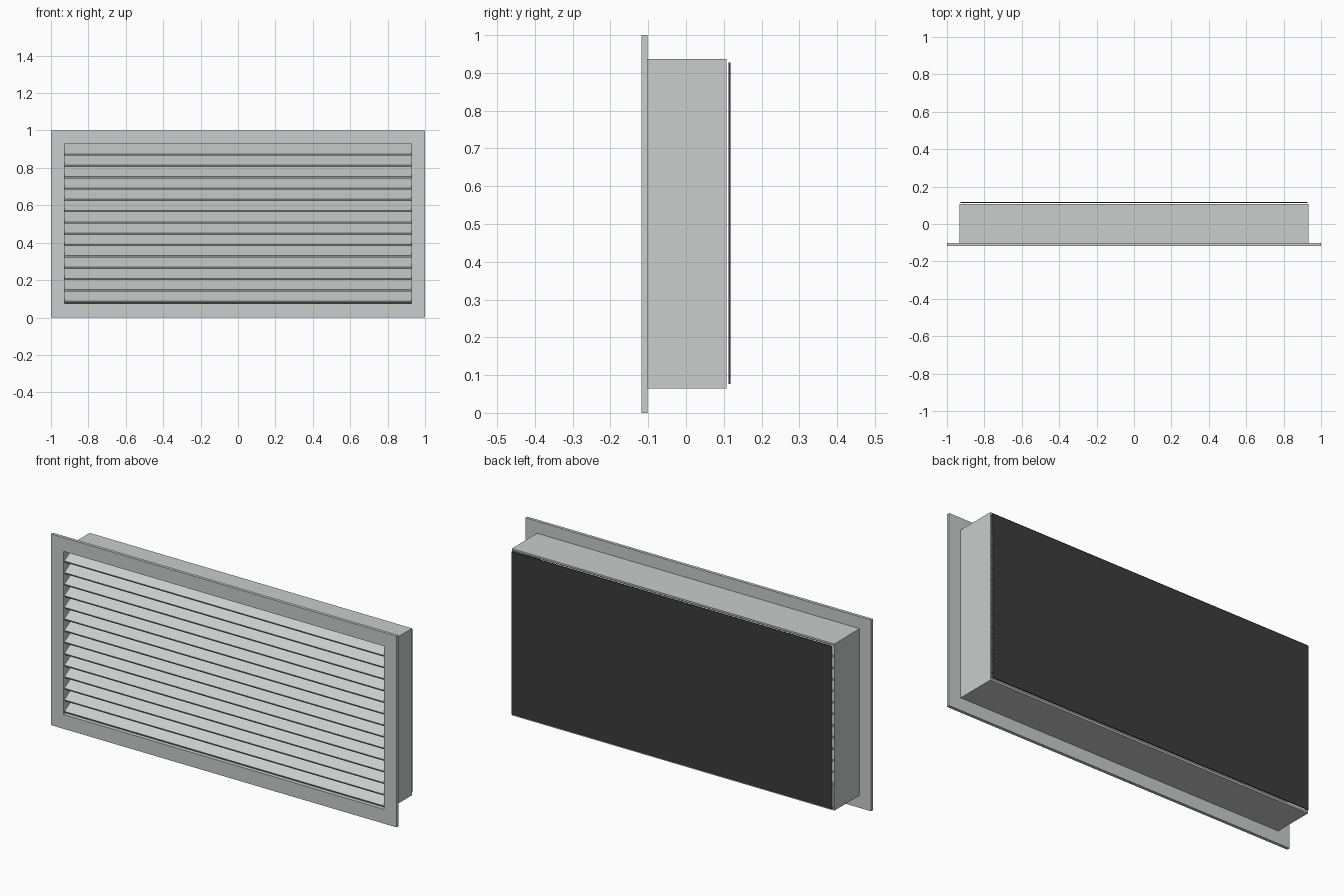
import bpy
import math

if "Cube" in bpy.data.objects:
    bpy.data.objects.remove(bpy.data.objects["Cube"])


def material(name, color):
    mat = bpy.data.materials.new(name)
    mat.diffuse_color = (*color, 1.0)
    mat.use_nodes = True
    mat.node_tree.nodes["Principled BSDF"].inputs["Base Color"].default_value = mat.diffuse_color
    return mat


metal = material("satin_grey", (0.59, 0.61, 0.60))
black = material("matt_black", (0.045, 0.045, 0.045))


def mesh_object(name, verts, faces, mat):
    mesh = bpy.data.meshes.new(name)
    mesh.from_pydata(verts, [], faces)
    mesh.materials.append(mat)
    obj = bpy.data.objects.new(name, mesh)
    bpy.context.collection.objects.link(obj)
    return obj


def rect_tube(name, outer, inner, y0, y1, mat):
    """Rectangular ring extruded along y; rectangles are (half width, z low, z high)."""
    verts = []
    for y in (y0, y1):
        for w, lo, hi in (outer, inner):
            verts += [(-w, y, lo), (w, y, lo), (w, y, hi), (-w, y, hi)]
    faces = []
    for i in range(4):
        j = (i + 1) % 4
        faces += [(i, j, j + 4, i + 4),              # front ring
                  (i + 8, i + 12, j + 12, j + 8),    # back ring
                  (i, i + 8, j + 8, j),              # outside wall
                  (i + 4, j + 4, j + 12, i + 12)]    # inside wall
    return mesh_object(name, verts, faces, mat)


def bar(name, profile, half_width, mat):
    """Extrude a closed (y, z) profile along x."""
    n = len(profile)
    verts = [(x, y, z) for x in (-half_width, half_width) for y, z in profile]
    faces = [tuple(reversed(range(n))), tuple(range(n, 2 * n))]
    faces += [(i, (i + 1) % n, (i + 1) % n + n, i + n) for i in range(n)]
    return mesh_object(name, verts, faces, mat)


# Front flange and the sleeve behind it
opening = (0.927, 0.075, 0.928)
rect_tube("front_flange", (1.0, 0.0, 1.0), opening, -0.118, -0.102, metal)
rect_tube("sleeve", (0.933, 0.065, 0.937), opening, -0.102, 0.107, metal)

# Fixed slats, low at the front and rising to the back
tilt = math.radians(30)
length, thick = 0.106, 0.011
run, rise = length * math.cos(tilt), length * math.sin(tilt)
ty, tz = -thick * math.sin(tilt), thick * math.cos(tilt)
for i in range(14):
    y, z = -0.105, 0.079 + i * 0.0605
    profile = [(y, z), (y + run, z + rise),
               (y + run + ty, z + rise + tz), (y + ty, z + tz)]
    bar(f"slat_{i + 1}", profile, 0.927, metal)

# Dark panel just behind the sleeve
bar("back_panel", [(0.113, 0.076), (0.118, 0.076), (0.118, 0.927), (0.113, 0.927)],
    0.927, black)
